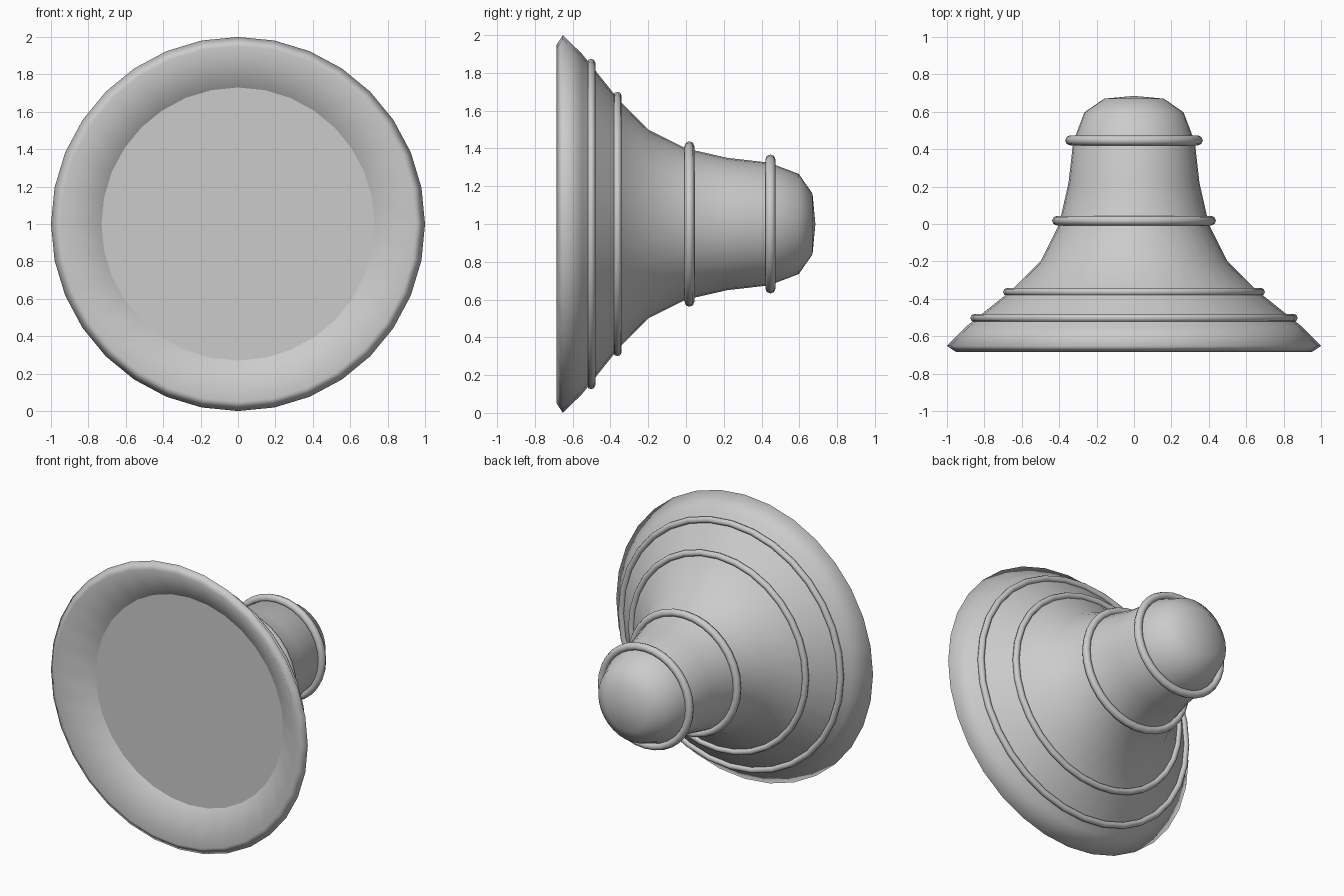
import bpy, bmesh, math
from mathutils import Matrix

if "Cube" in bpy.data.objects:
    bpy.data.objects.remove(bpy.data.objects["Cube"])

SEGMENTS = 32

grey = bpy.data.materials.new("grey metal")
grey.diffuse_color = (0.6, 0.6, 0.6, 1)
grey.use_nodes = True
grey.node_tree.nodes["Principled BSDF"].inputs["Base Color"].default_value = grey.diffuse_color


def circle(bm, radius, y):
    """Ring of vertices around the horizontal axis at height z = 1."""
    verts = []
    for i in range(SEGMENTS):
        a = 2 * math.pi * i / SEGMENTS
        verts.append(bm.verts.new((radius * math.cos(a), y, 1 + radius * math.sin(a))))
    return verts


def bridge(bm, a, b):
    for i in range(SEGMENTS):
        j = (i + 1) % SEGMENTS
        bm.faces.new((a[i], a[j], b[j], b[i])).smooth = True


def finish(name, bm):
    bmesh.ops.recalc_face_normals(bm, faces=bm.faces[:])
    mesh = bpy.data.meshes.new(name)
    bm.to_mesh(mesh)
    bm.free()
    mesh.materials.append(grey)
    obj = bpy.data.objects.new(name, mesh)
    bpy.context.collection.objects.link(obj)
    return obj


# Flared bell body: (radius, y) from rounded tip to lip, then into the mouth
profile = [(0.16, 0.67), (0.265, 0.597), (0.325, 0.44), (0.35, 0.22),
           (0.40, 0.0), (0.50, -0.20), (0.65, -0.35), (0.90, -0.55),
           (1.0, -0.652), (0.95, -0.685), (0.73, -0.54)]
bm = bmesh.new()
rings = [circle(bm, r, y) for r, y in profile]
for a, b in zip(rings, rings[1:]):
    bridge(bm, a, b)
tip = bm.verts.new((0, 0.685, 1))
for i in range(SEGMENTS):
    bm.faces.new((rings[0][i], rings[0][(i + 1) % SEGMENTS], tip)).smooth = True

# Flat plate closing the mouth, with a crisp border
plate = bm.faces.new(rings[-1])
plate.smooth = False
for edge in plate.edges:
    edge.smooth = False
finish("bell_body", bm)

# Raised bands: (name, y, outer radius, tube radius)
bands = [("lip_band", -0.502, 0.875, 0.022), ("flare_band", -0.363, 0.70, 0.022),
         ("waist_band", 0.018, 0.438, 0.026), ("crown_band", 0.447, 0.368, 0.027)]
for name, y, outer, tube in bands:
    bm = bmesh.new()
    loops = []
    for k in range(8):
        t = 2 * math.pi * k / 8
        loops.append(circle(bm, outer - tube + tube * math.cos(t), y + tube * math.sin(t)))
    for k in range(8):
        bridge(bm, loops[k], loops[(k + 1) % 8])
    finish(name, bm)
